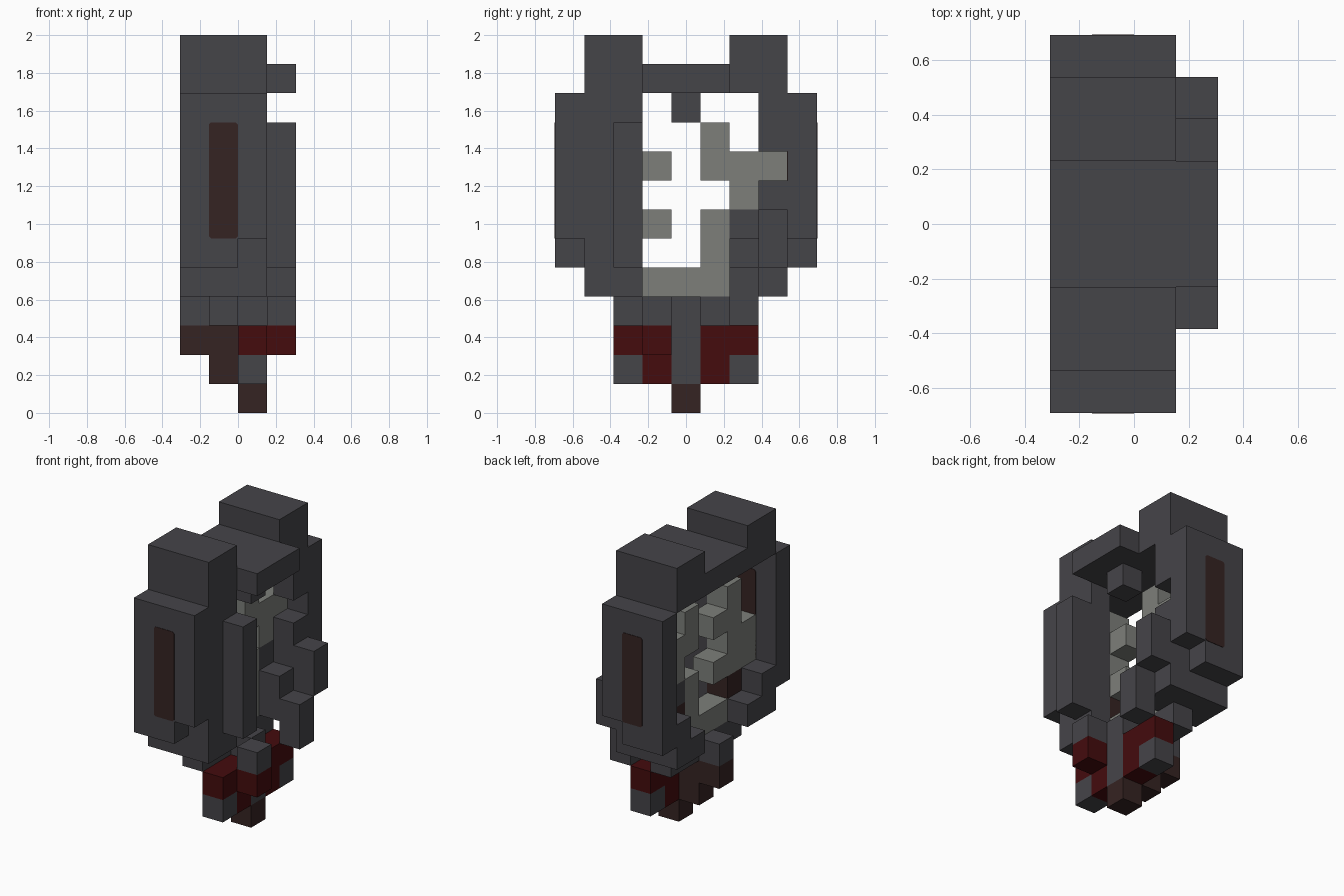
import bpy
import bmesh
from mathutils import Vector

if "Cube" in bpy.data.objects:
    bpy.data.objects.remove(bpy.data.objects["Cube"], do_unlink=True)

UNIT = 2 / 13          # side of one block
DEPTH = 9              # blocks from front to back


def make_material(name, red, green, blue):
    mat = bpy.data.materials.new(name)
    mat.use_nodes = True
    mat.diffuse_color = (red, green, blue, 1)
    node = next(n for n in mat.node_tree.nodes if n.type == "BSDF_PRINCIPLED")
    node.inputs["Base Color"].default_value = (red, green, blue, 1)
    node.inputs["Roughness"].default_value = 0.9
    return mat


dark = make_material("dark grey", 0.06, 0.058, 0.066)
light = make_material("light grey", 0.205, 0.212, 0.195)
crimson = make_material("deep red", 0.058, 0.0035, 0.004)
brown = make_material("dark brown", 0.036, 0.017, 0.016)


def block(name, mat, x, y, z, bevel=0.0, proud=0.0):
    """Box spanning inclusive block ranges; x, y, z are (first, last)."""
    low = Vector((x[0] - 2, y[0] - DEPTH / 2, z[0])) * UNIT
    high = Vector((x[1] - 1, y[1] + 1 - DEPTH / 2, z[1] + 1)) * UNIT
    low.y -= proud
    high.y += proud
    bm = bmesh.new()
    bmesh.ops.create_cube(bm, size=1)
    for v in bm.verts:
        v.co = Vector([(c + 0.5) * (h - l) + l for c, l, h in zip(v.co, low, high)])
    if bevel:
        edges = [e for e in bm.edges
                 if abs(e.verts[0].co.y - e.verts[1].co.y) > UNIT / 2]
        bmesh.ops.bevel(bm, geom=edges, offset=bevel, segments=1, affect="EDGES")
    mesh = bpy.data.meshes.new(name)
    bm.to_mesh(mesh)
    bm.free()
    mesh.materials.append(mat)
    obj = bpy.data.objects.new(name, mesh)
    bpy.context.collection.objects.link(obj)
    return obj


def pair(name, mat, x, y, z, **options):
    """The same block at the front and mirrored to the back."""
    block("front_" + name, mat, x, y, z, **options)
    block("back_" + name, mat, x, (DEPTH - 1 - y[1], DEPTH - 1 - y[0]), z, **options)


def cell(name, mat, x, y, z):
    block(name, mat, (x, x), (y, y), (z, z))


# Outer frame: towers, slabs with a notched corner, and painted slots
pair("tower", dark, (0, 2), (1, 2), (11, 12))
pair("slab", dark, (0, 2), (0, 0), (6, 10))
pair("slab_foot", dark, (0, 1), (0, 0), (5, 5))
pair("slot", brown, (1, 1), (0, 0), (6, 9), bevel=0.012, proud=0.003)
pair("sill", dark, (0, 2), (1, 1), (4, 4))
pair("sill_step", dark, (0, 1), (1, 1), (5, 5))
pair("sill_inner", dark, (0, 1), (2, 2), (4, 4))
pair("inner_socket", brown, (1, 1), (2, 2), (5, 5))

# Bridge across the top with its hanging block
block("bridge", dark, (0, 3), (3, 5), (11, 11))
cell("pendant", dark, 2, 4, 10)

# Front side wall and its rib
block("front_wall", dark, (2, 2), (1, 2), (4, 10))
block("front_rib", dark, (3, 3), (2, 2), (5, 9))

# Broken back side wall
block("back_wall_lower", dark, (2, 2), (7, 7), (4, 7))
block("back_wall_upper", dark, (2, 2), (7, 7), (9, 10))
block("back_wall_ledge", dark, (2, 2), (6, 6), (4, 5))
block("back_wall_bump", dark, (3, 3), (7, 7), (5, 6))
block("back_wall_knob", dark, (3, 3), (6, 6), (3, 4))
cell("back_wall_core", dark, 1, 6, 6)

# Pale inner structure
block("core_floor", light, (1, 1), (3, 5), (4, 4))
block("core_post_lower", light, (1, 1), (5, 5), (5, 6))
block("core_post_upper", light, (1, 1), (5, 5), (8, 9))
block("core_back_link", light, (1, 1), (6, 6), (7, 8))
cell("core_back_tip", light, 1, 7, 8)
block("core_front_post", light, (1, 1), (2, 2), (6, 9))
block("core_front_step", light, (1, 1), (1, 1), (6, 7))
for height in (6, 8):
    cell("core_stud", light, 1, 3, height)

# Neck below the frame
block("neck_beam", dark, (1, 1), (2, 6), (3, 3))
cell("neck_side", dark, 0, 4, 3)
cell("neck_knob", dark, 3, 3, 3)
block("neck_spine", dark, (2, 2), (4, 4), (1, 3))

# Red claws with grey tips
pair("claw_inner", crimson, (2, 2), (3, 3), (1, 2))
pair("claw_outer", crimson, (2, 2), (2, 2), (2, 2))
pair("claw_tip", dark, (2, 2), (2, 2), (1, 1))
cell("claw_side", crimson, 3, 3, 2)

# Stepped brown tail
block("tail_upper", brown, (0, 1), (4, 4), (2, 2))
cell("tail_middle", brown, 1, 4, 1)
cell("tail_tip", brown, 2, 4, 0)
